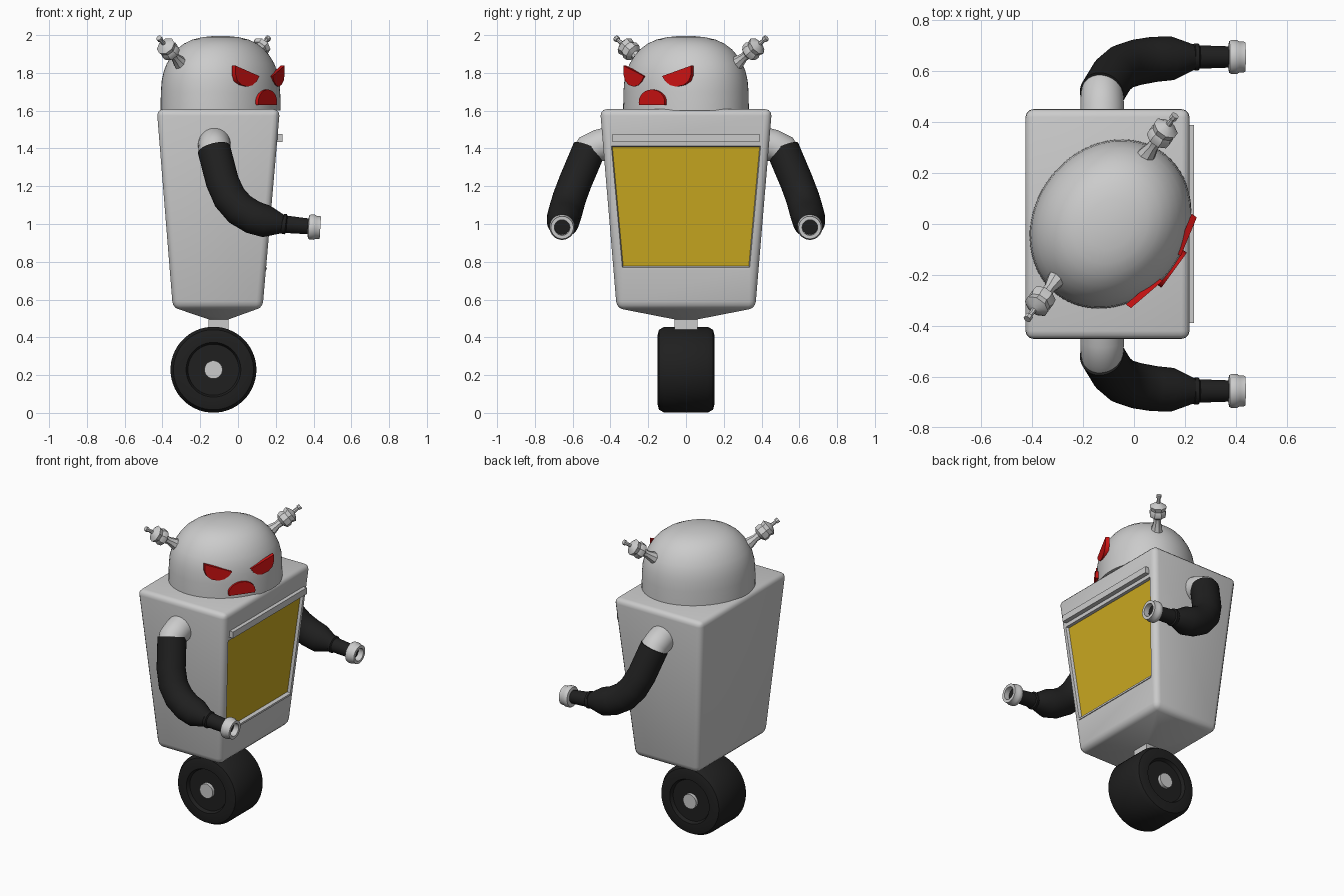
import bpy, bmesh, math
from mathutils import Vector

if "Cube" in bpy.data.objects:
    bpy.data.objects.remove(bpy.data.objects["Cube"])


def material(name, rgb):
    m = bpy.data.materials.new(name)
    m.diffuse_color = (*rgb, 1)
    m.use_nodes = True
    m.node_tree.nodes["Principled BSDF"].inputs["Base Color"].default_value = m.diffuse_color
    return m


GREY = material("light grey", (0.6, 0.6, 0.6))
BLACK = material("black rubber", (0.014, 0.014, 0.014))
YELLOW = material("yellow panel", (0.6, 0.4, 0.015))
RED = material("red", (0.6, 0.006, 0.006))


def finish(name, bm, *mats):
    bmesh.ops.recalc_face_normals(bm, faces=bm.faces)
    me = bpy.data.meshes.new(name)
    bm.to_mesh(me)
    bm.free()
    for m in mats:
        me.materials.append(m)
    ob = bpy.data.objects.new(name, me)
    bpy.context.collection.objects.link(ob)
    bpy.ops.object.select_all(action='DESELECT')
    ob.select_set(True)
    bpy.context.view_layer.objects.active = ob
    bpy.ops.object.shade_smooth_by_angle(angle=math.radians(35))
    return ob


def sweep(name, path, mat, n=32, axis=None):
    """Rings of (point, radius) joined into a tube; a fixed axis makes it a lathe."""
    pts = [Vector(p) for p, r in path]
    last = len(pts) - 1
    bm = bmesh.new()
    rings, ref = [], None
    for i, (p, (_, r)) in enumerate(zip(pts, path)):
        t = Vector(axis) if axis else pts[min(i + 1, last)] - pts[max(i - 1, 0)]
        t.normalize()
        if ref is None:
            ref = Vector((0, 1, 0)) if abs(t.y) < 0.7 else Vector((1, 0, 0))
        a = t.cross(ref).normalized()
        b = t.cross(a)
        angles = [2 * math.pi * (k + 0.5) / n for k in range(n)]
        rings.append([bm.verts.new(p + r * (math.cos(w) * a + math.sin(w) * b)) for w in angles])
    for r0, r1 in zip(rings, rings[1:]):
        for k in range(n):
            bm.faces.new((r0[k], r0[(k + 1) % n], r1[(k + 1) % n], r1[k]))
    bm.faces.new(rings[0])
    bm.faces.new(rings[-1])
    return finish(name, bm, mat)


def lathe(name, origin, axis, profile, mat, n=32):
    """Profile is (distance along axis, radius)."""
    o, d = Vector(origin), Vector(axis).normalized()
    return sweep(name, [(o + d * s, r) for s, r in profile], mat, n, d)


def box(name, lo, hi, mat):
    bm = bmesh.new()
    bmesh.ops.create_cube(bm, size=1)
    for v in bm.verts:
        v.co = [(a + b) / 2 + c * (b - a) for a, b, c in zip(lo, hi, v.co)]
    return finish(name, bm, mat)


# Tapered body with shallow pyramid underside and recessed yellow panel
bm = bmesh.new()
levels = [(1.608, -0.43, 0.222, 0.455), (0.555, -0.345, 0.13, 0.367), (0.495, -0.155, -0.05, 0.06)]
rings = [[bm.verts.new(c) for c in ((x0, -y, z), (x1, -y, z), (x1, y, z), (x0, y, z))]
         for z, x0, x1, y in levels]
for r0, r1 in zip(rings, rings[1:]):
    for k in range(4):
        bm.faces.new((r0[k], r0[(k + 1) % 4], r1[(k + 1) % 4], r1[k]))
bm.faces.new(rings[0])
bm.faces.new(rings[-1])
bmesh.ops.recalc_face_normals(bm, faces=bm.faces)
edges = [e for e in bm.edges if max(v.co.z for v in e.verts) > 0.5
         and min(v.co.z for v in e.verts) > 0.5]
bmesh.ops.bevel(bm, geom=edges, offset=0.035, segments=3, profile=0.5, affect='EDGES')
bm.normal_update()


def front_x(z):
    return 0.13 + 0.092 * (z - 0.555) / 1.053


panel = max((f for f in bm.faces if f.normal.x > 0.9), key=lambda f: f.calc_area())
bmesh.ops.inset_individual(bm, faces=[panel], thickness=0.02)
for v in panel.verts:
    z, y = (1.412, 0.395) if v.co.z > 1 else (0.77, 0.337)
    v.co = (front_x(z), math.copysign(y, v.co.y), z)
bm.normal_update()
bmesh.ops.inset_individual(bm, faces=[panel], thickness=0.007, depth=-0.018)
panel.material_index = 1
finish("body", bm, GREY, YELLOW)

# Rail above the panel, and ledge below it
box("panel_rail", (0.18, -0.388, 1.435), (0.236, 0.388, 1.477), GREY)
box("panel_ledge", (0.13, -0.335, 0.758), (0.153, 0.335, 0.77), GREY)

# Wheel, hub and neck
box("wheel_neck", (-0.155, -0.06, 0.38), (-0.05, 0.06, 0.51), GREY)
half = [(0.128, 0.01), (0.128, 0.135), (0.15, 0.145), (0.15, 0.185), (0.143, 0.212), (0.115, 0.2275)]
lathe("wheel", (-0.13, 0, 0.2285), (0, 1, 0),
      [(-s, r) for s, r in half] + half[::-1], BLACK, 48)
lathe("wheel_hub", (-0.13, 0, 0.2285), (0, 1, 0), [(-0.149, 0.048), (0.149, 0.048)], GREY, 24)

# Arms: grey shoulder, bent black sleeve, grey ring at the wrist
for side, s in (("left", 1), ("right", -1)):
    sweep(side + "_shoulder", [((-0.125, s * 0.38, 1.435), 0.086), ((-0.125, s * 0.46, 1.415), 0.086),
                               ((-0.125, s * 0.51, 1.395), 0.084), ((-0.122, s * 0.54, 1.345), 0.08)], GREY)
    sweep(side + "_sleeve", [((-0.127, s * 0.513, 1.395), 0.088), ((-0.083, s * 0.585, 1.225), 0.088),
                             ((-0.045, s * 0.617, 1.14), 0.089), ((0.01, s * 0.635, 1.077), 0.09),
                             ((0.08, s * 0.647, 1.035), 0.089), ((0.15, s * 0.651, 1.014), 0.086),
                             ((0.235, s * 0.656, 1.0), 0.05), ((0.24, s * 0.656, 1.0), 0.054),
                             ((0.252, s * 0.656, 0.999), 0.054), ((0.258, s * 0.656, 0.998), 0.046),
                             ((0.40, s * 0.656, 0.985), 0.041)], BLACK)
    lathe(side + "_wrist_ring", (0.37, s * 0.656, 0.985), (1, 0, -0.06),
          [(0.0, 0.043), (0.004, 0.062), (0.012, 0.067), (0.034, 0.067), (0.044, 0.061),
           (0.066, 0.06), (0.066, 0.041), (0.02, 0.041)], GREY)


# Head group is turned towards the right front corner
def place(ob):
    ob.location = (-0.0925, 0, 0)
    ob.rotation_euler.z = math.radians(-36)
    return ob


dome = [(1.6, 1.0), (1.70, 0.995), (1.76, 0.98), (1.81, 0.945), (1.85, 0.895), (1.89, 0.82),
        (1.925, 0.73), (1.955, 0.61), (1.976, 0.47), (1.989, 0.3), (1.995, 0.12), (1.996, 0.02)]
head = place(lathe("head_dome", (0, 0, 0), (0, 0, 1), dome, GREY, 64))
head.scale = (0.30, 0.349, 1)


def plate(name, outline, u0, slope):
    """Flat plate from (sideways, height) points, leaning back along the head."""
    bm = bmesh.new()
    outer, inner = ([bm.verts.new((u0 - slope * abs(v) - d, v, z)) for v, z in outline]
                    for d in (0, 0.025))
    bm.faces.new(outer)
    bm.faces.new(inner)
    for k in range(len(outer)):
        j = (k + 1) % len(outer)
        bm.faces.new((outer[k], outer[j], inner[j], inner[k]))
    place(finish(name, bm, RED))


# Eyes and mouth
eye = [(0.06, 1.783), (0.22, 1.838), (0.22, 1.79), (0.208, 1.758), (0.18, 1.736),
       (0.14, 1.727), (0.105, 1.735), (0.078, 1.755)]
for side, s in (("left", 1), ("right", -1)):
    plate(side + "_eye", [(s * v, z) for v, z in eye], 0.312, 0.24)
arc = [(0.085 * math.cos(a), 1.645 + 0.067 * math.sin(a))
       for a in (math.pi * k / 12 for k in range(13))]
plate("mouth", [(0.082, 1.63)] + arc + [(-0.082, 1.63)], 0.309, 0.0)

# Antennas: flared stem, faceted knob and pin
knob = [(0, 0.042), (0.05, 0.034), (0.09, 0.023), (0.115, 0.026), (0.13, 0.05), (0.155, 0.053),
        (0.17, 0.045), (0.195, 0.053), (0.21, 0.03), (0.218, 0.012), (0.25, 0.01),
        (0.252, 0.016), (0.27, 0.016)]
for side, s in (("left", 1), ("right", -1)):
    place(lathe(side + "_antenna", (-0.045, s * 0.272, 1.832), (0, s * 0.225, 0.155), knob, GREY, 8))
